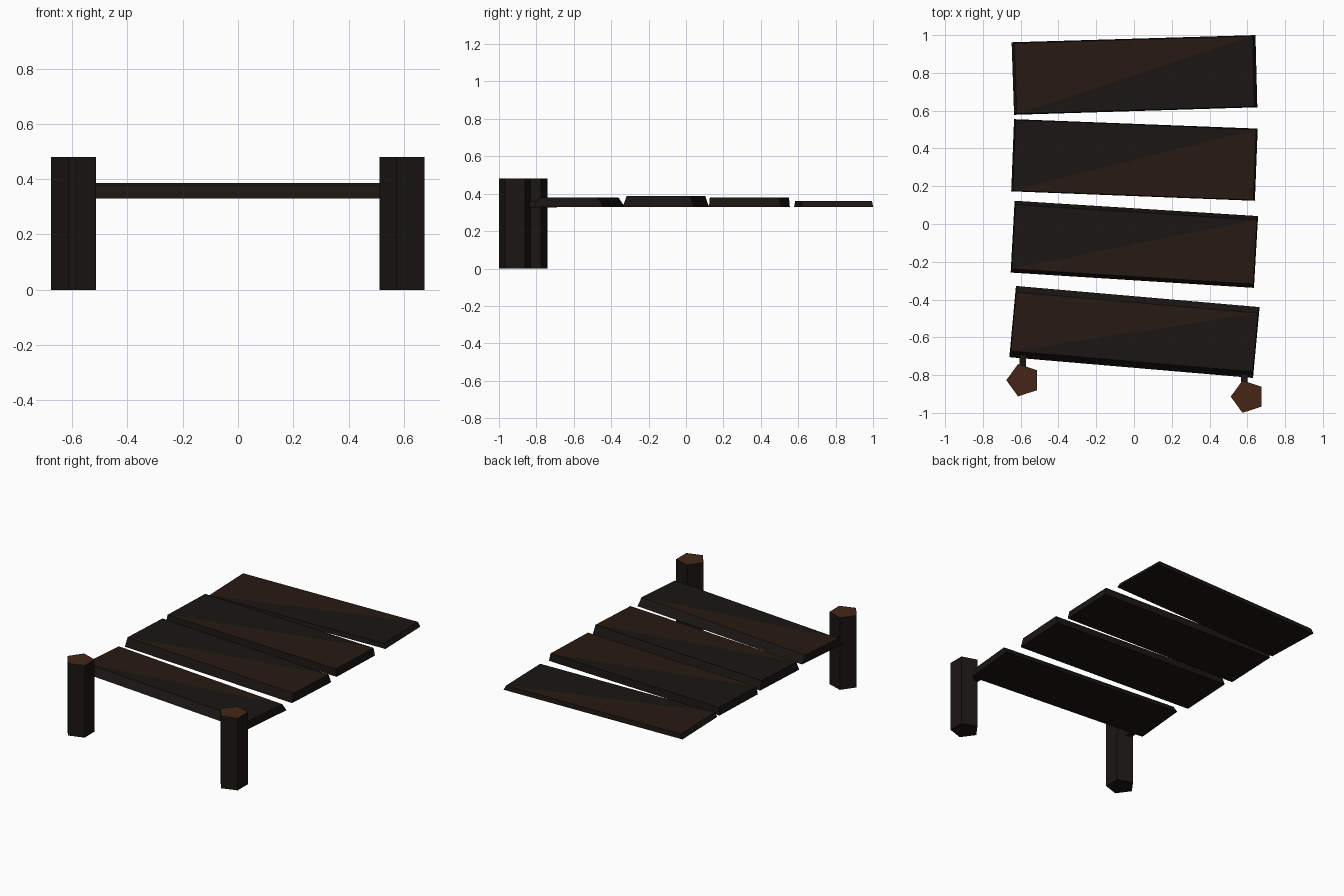
import bpy, bmesh, math
from mathutils import Vector

if "Cube" in bpy.data.objects:
    bpy.data.objects.remove(bpy.data.objects["Cube"])


def material(name, rgb):
    m = bpy.data.materials.new(name)
    m.diffuse_color = (*rgb, 1)
    m.use_nodes = True
    m.node_tree.nodes["Principled BSDF"].inputs["Base Color"].default_value = m.diffuse_color
    return m


DARK = material("dark_wood", (0.010, 0.008, 0.006))
BROWN = material("brown_wood", (0.022, 0.011, 0.006))
CUT = material("cut_wood", (0.058, 0.019, 0.008))


def finish(name, bm, mats):
    bmesh.ops.recalc_face_normals(bm, faces=bm.faces)
    me = bpy.data.meshes.new(name)
    bm.to_mesh(me)
    bm.free()
    for m in mats:
        me.materials.append(m)
    ob = bpy.data.objects.new(name, me)
    bpy.context.collection.objects.link(ob)


def plank(name, corners, z0, z1, inset_end, inset_side, brown_back):
    """Corners run front-left, front-right, back-right, back-left."""
    bm = bmesh.new()
    c = [Vector((x, y, 0)) for x, y in corners]
    along = (c[1] - c[0]).normalized() * inset_end
    across = (c[3] - c[0]).normalized() * inset_side
    shifts = [along + across, across - along, -along - across, along - across]
    up = Vector((0, 0, 1))
    lo = [bm.verts.new(p + up * z0) for p in c]
    hi = [bm.verts.new(p + s + up * z1) for p, s in zip(c, shifts)]
    bm.faces.new(lo)
    for i in range(4):
        j = (i + 1) % 4
        bm.faces.new((lo[i], lo[j], hi[j], hi[i]))
    # top is split diagonally into two wood tones
    front = bm.faces.new((hi[0], hi[1], hi[2]))
    back = bm.faces.new((hi[0], hi[2], hi[3]))
    (back if brown_back else front).material_index = 1
    finish(name, bm, (DARK, BROWN))


def post(name, x, y, r=0.09, h=0.48):
    """Five-sided post with a pale cut top."""
    bm = bmesh.new()
    ring = [(x + r * math.cos(math.pi + i * math.tau / 5),
             y + r * math.sin(math.pi + i * math.tau / 5)) for i in range(5)]
    lo = [bm.verts.new((*p, 0)) for p in ring]
    hi = [bm.verts.new((*p, h)) for p in ring]
    bm.faces.new(lo)
    bm.faces.new(hi).material_index = 1
    for i in range(5):
        j = (i + 1) % 5
        bm.faces.new((lo[i], lo[j], hi[j], hi[i]))
    finish(name, bm, (DARK, CUT))


def peg(name, x, y0, y1):
    """Short bar joining a post to the front plank."""
    bm = bmesh.new()
    bmesh.ops.create_cube(bm, size=1)
    for v in bm.verts:
        v.co = (x + v.co.x * 0.035, (y0 + y1) / 2 + v.co.y * (y1 - y0), 0.342 + v.co.z * 0.03)
    finish(name, bm, (DARK,))


# Deck planks, front to back
plank("plank_1", [(-0.66, -0.705), (0.63, -0.815), (0.665, -0.44), (-0.625, -0.328)],
      0.33, 0.38, 0.005, 0.033, True)
plank("plank_2", [(-0.653, -0.257), (0.635, -0.338), (0.657, 0.042), (-0.632, 0.123)],
      0.33, 0.387, 0.005, 0.02, False)
plank("plank_3", [(-0.65, 0.173), (0.64, 0.123), (0.655, 0.505), (-0.635, 0.555)],
      0.33, 0.38, 0.008, 0.004, False)
plank("plank_4", [(-0.635, 0.578), (0.653, 0.618), (0.643, 1.0), (-0.648, 0.962)],
      0.33, 0.36, 0.015, 0.005, True)

# Front posts and their joining pegs
post("left_post", -0.586, -0.827)
post("right_post", 0.602, -0.914)
peg("left_peg", -0.588, -0.78, -0.69)
peg("right_peg", 0.583, -0.86, -0.79)
